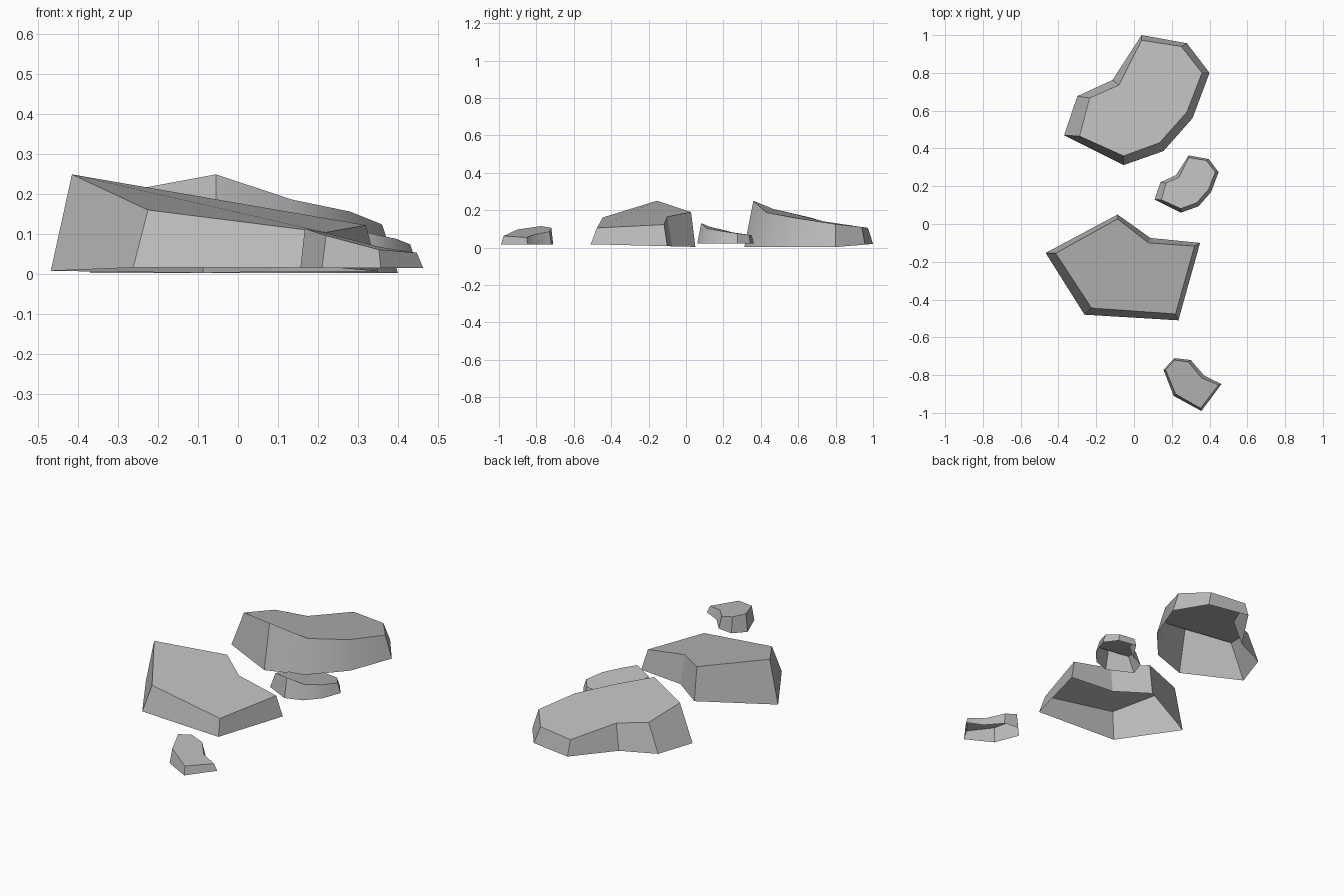
import bpy
import bmesh
import math

# Remove the default cube
default_cube = bpy.data.objects.get("Cube")
if default_cube:
    bpy.data.objects.remove(default_cube, do_unlink=True)

# One plain stone colour
stone = bpy.data.materials.new("stone_grey")
stone.use_nodes = True
stone_colour = (0.5, 0.5, 0.5, 1)
stone.diffuse_color = stone_colour
stone.node_tree.nodes["Principled BSDF"].inputs["Base Color"].default_value = stone_colour


def make_rock(name, outline, base_height):
    """Open-bottomed slab; each corner is base x, base y, top x, top y, top z, clockwise."""
    bm = bmesh.new()
    base = [bm.verts.new((bx, by, base_height(by))) for bx, by, *_ in outline]
    top = [bm.verts.new(corner[2:]) for corner in outline]
    count = len(outline)
    # Sloping walls between the two rims
    for i in range(count):
        j = (i + 1) % count
        bm.faces.new((base[j], base[i], top[i], top[j]))
    # Cap
    bm.faces.new(top[::-1])

    mesh = bpy.data.meshes.new(name)
    bm.to_mesh(mesh)
    bm.free()
    mesh.materials.append(stone)
    rock = bpy.data.objects.new(name, mesh)
    bpy.context.collection.objects.link(rock)

    # Soften shallow corners, keep the rims crisp
    bpy.ops.object.select_all(action="DESELECT")
    rock.select_set(True)
    bpy.context.view_layer.objects.active = rock
    bpy.ops.object.shade_smooth_by_angle(angle=math.radians(30))
    return rock


# Large curved slab at the back
curved_outline = [
    (.04, 1, .04, .973, .105),
    (.28, .957, .25, .94, .11),
    (.4, .8, .36, .8, .125),
    (.31, .56, .28, .593, .157),
    (.156, .386, .135, .43, .187),
    (-.055, .312, -.055, .36, .25),
    (-.37, .47, -.288, .465, .207),
    (-.3, .677, -.235, .667, .16),
    (-.114, .762, -.08, .735, .14),
]
back_rock = make_rock("back_rock", curved_outline, lambda y: max(.003, .02 - .1 * (1 - y)))

# Small stone of the same shape between the two large ones
ratio, shift = .44, (.272, -.077, .02)


def shrink(corner):
    axes = (0, 1, 0, 1, 2)
    return tuple(value * ratio + shift[axis] for value, axis in zip(corner, axes))


middle_rock = make_rock("middle_rock", [shrink(c) for c in curved_outline], lambda y: .022)

# Large angular slab
angular_outline = [
    (-.468, -.153, -.415, -.155, .25),
    (-.087, .05, -.087, .027, .19),
    (.087, -.074, .077, -.1, .165),
    (.35, -.1, .32, -.117, .123),
    (.235, -.51, .22, -.476, .105),
    (-.262, -.48, -.225, -.445, .161),
]
angular_rock = make_rock("angular_rock", angular_outline, lambda y: .005 - .025 * y)

# Small stone at the front
small_outline = [
    (.156, -.772, .167, -.772, .115),
    (.214, -.71, .214, -.72, .105),
    (.3, -.72, .288, -.73, .085),
    (.373, -.804, .357, -.815, .068),
    (.463, -.847, .447, -.852, .054),
    (.357, -.99, .352, -.975, .062),
    (.21, -.91, .22, -.9, .097),
]
front_rock = make_rock("front_rock", small_outline, lambda y: .016)
